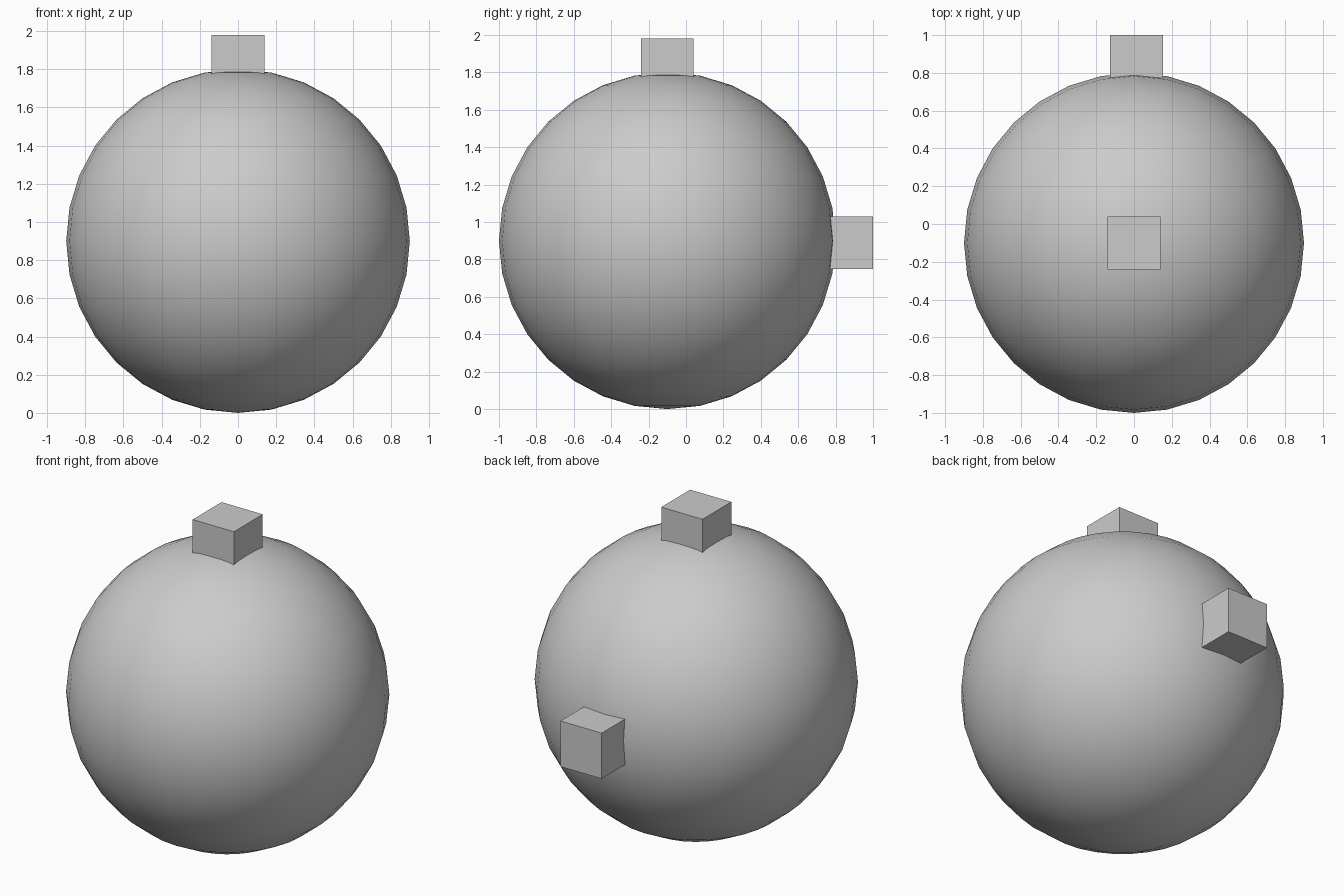
import bpy

if "Cube" in bpy.data.objects:
    bpy.data.objects.remove(bpy.data.objects["Cube"])

# Round body
bpy.ops.mesh.primitive_uv_sphere_add(segments=32, ring_count=16, radius=0.9,
                                     location=(0, -0.1, 0.9))
body = bpy.context.object
body.name = "round_body"
bpy.ops.object.shade_smooth()


def block(name, location, size=0.28):
    bpy.ops.mesh.primitive_cube_add(size=size, location=location)
    bpy.context.object.name = name


# Small blocks partly sunk into the top and back of the body
block("top_block", (0, -0.1, 1.84))
block("back_block", (0.013, 0.86, 0.89))
